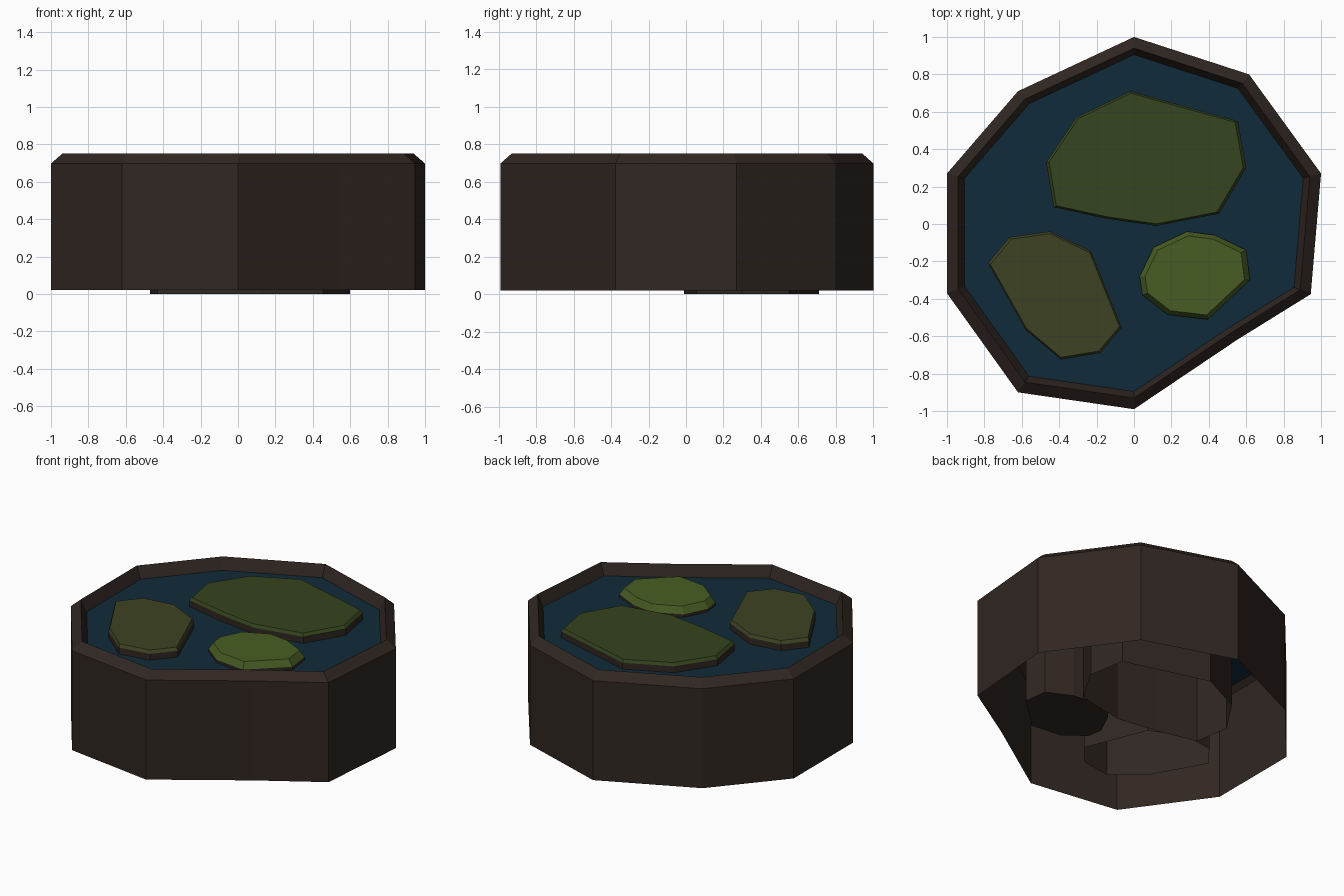
import bpy
from mathutils import Vector

if "Cube" in bpy.data.objects:
    bpy.data.objects.remove(bpy.data.objects["Cube"])


def material(name, rgb):
    m = bpy.data.materials.new(name)
    m.diffuse_color = (*rgb, 1)
    m.use_nodes = True
    m.node_tree.nodes["Principled BSDF"].inputs["Base Color"].default_value = m.diffuse_color
    return m


EARTH = material("dark_earth", (0.030, 0.020, 0.016))
WATER = material("deep_water", (0.005, 0.024, 0.042))
MOSS = material("moss", (0.036, 0.058, 0.013))
OLIVE = material("olive_moss", (0.048, 0.055, 0.016))
LEAF = material("bright_moss", (0.064, 0.110, 0.017))


def loft(name, outline, levels, mats, cap_top=None, cap_bottom=None):
    """Stack scaled copies of an outline; levels = (scale, z), mats = index per band."""
    pts = [Vector(p) for p in outline]
    n = len(pts)
    # scale about the middle of the bounding box
    mid = Vector([(min(p[i] for p in pts) + max(p[i] for p in pts)) / 2 for i in (0, 1)])
    verts = [(*(mid + (p - mid) * s), z) for s, z in levels for p in pts]
    faces, idx = [], []
    for k, (_, band) in enumerate(zip(levels[1:], mats["bands"])):
        for i in range(n):
            j = (i + 1) % n
            faces.append((k * n + i, k * n + j, (k + 1) * n + j, (k + 1) * n + i))
            idx.append(band)
    if cap_top is not None:
        faces.append(tuple(range((len(levels) - 1) * n, len(levels) * n)))
        idx.append(cap_top)
    if cap_bottom is not None:
        faces.append(tuple(reversed(range(n))))
        idx.append(cap_bottom)
    me = bpy.data.meshes.new(name)
    me.from_pydata(verts, [], faces)
    for m in mats["list"]:
        me.materials.append(m)
    for f, i in zip(me.polygons, idx):
        f.material_index = i
    ob = bpy.data.objects.new(name, me)
    bpy.context.collection.objects.link(ob)
    return ob


# Outlines, counter-clockwise seen from above
rim = [(0, 1), (-.62, .71), (-1, .27), (-1, -.37), (-.62, -.9),
       (0, -.99), (.55, -.62), (.945, -.375), (1, .27), (.615, .80)]
big = [(-.02, .71), (-.31, .57), (-.47, .33), (-.43, .09), (-.155, .03),
       (.12, -.01), (.455, .055), (.60, .30), (.555, .55)]
left = [(-.45, -.04), (-.665, -.07), (-.78, -.21), (-.58, -.565),
        (-.39, -.725), (-.18, -.69), (-.065, -.555), (-.23, -.145)]
small = [(.285, -.04), (.105, -.125), (.03, -.28), (.045, -.38), (.18, -.485),
         (.395, -.51), (.62, -.30), (.60, -.14), (.435, -.06)]

# Basin wall with chamfered lip, open underneath
loft("basin_wall", rim, [(1, .02), (1, .697), (.94, .75), (.905, .67)],
     {"list": [EARTH], "bands": [0, 0, 0]})

# Water surface
loft("water", rim, [(.905, .67)], {"list": [WATER], "bands": []}, cap_top=0)

# Islands: earth column, mossy chamfer and top
for name, outline, moss, z0, z1, inset in (
        ("large_island", big, MOSS, 0.0, .713, .97),
        ("left_island", left, OLIVE, .105, .713, .965)):
    loft(name, outline, [(1, z0), (1, z1), (inset, .733)],
         {"list": [EARTH, moss], "bands": [0, 1]}, cap_top=1)

loft("small_island", small, [(1, .07), (1, .69), (.9, .735)],
     {"list": [EARTH, LEAF], "bands": [0, 1]}, cap_top=1, cap_bottom=0)
